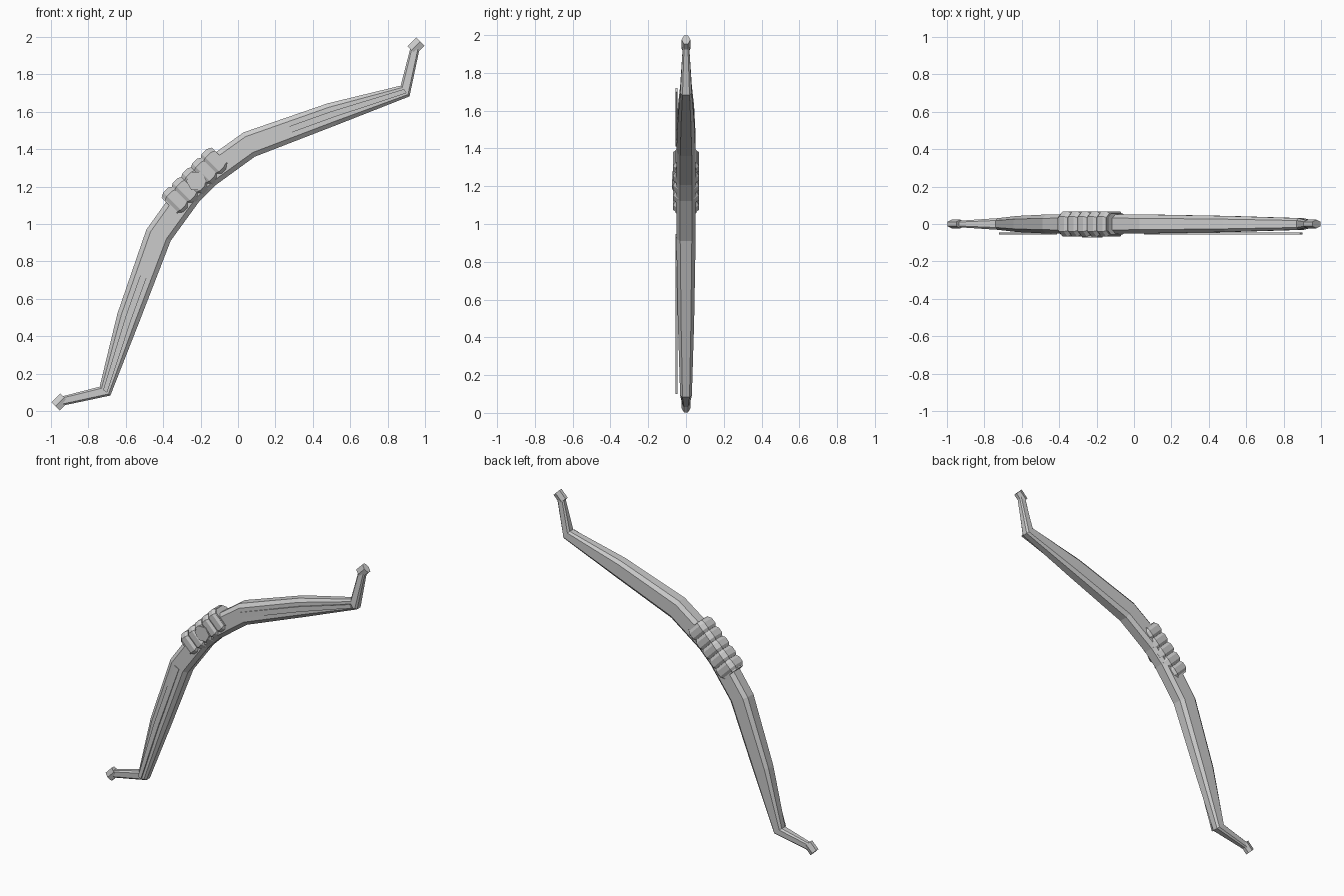
import bpy, bmesh, math
from mathutils import Vector

if "Cube" in bpy.data.objects:
    bpy.data.objects.remove(bpy.data.objects["Cube"])

R2 = math.sqrt(2)


def place(s, t, y):
    """Bow space (s along the bow, t towards its outer side) to world."""
    return Vector(((s - t) / R2, y, 1 + (s + t) / R2))


def finish(name, bm):
    bmesh.ops.recalc_face_normals(bm, faces=bm.faces)
    me = bpy.data.meshes.new(name)
    bm.to_mesh(me)
    bm.free()
    ob = bpy.data.objects.new(name, me)
    bpy.context.collection.objects.link(ob)
    return ob


def loft(name, stations, section):
    """Skin a section over stations (outer s, t, inner s, t, half width, y centre)."""
    bm = bmesh.new()
    rings = []
    for so, to, si, ti, w, yc in stations:
        ring = []
        for u, v in section:
            k = (1 - u) / 2
            ring.append(bm.verts.new(place(so + (si - so) * k, to + (ti - to) * k, yc + v * w)))
        rings.append(ring)
    n = len(section)
    for a, b in zip(rings, rings[1:]):
        for i in range(n):
            j = (i + 1) % n
            bm.faces.new((a[i], a[j], b[j], b[i]))
    bm.faces.new(rings[0])
    bm.faces.new(rings[-1])
    return finish(name, bm)


OCT = [(1, .6), (.65, 1), (-.65, 1), (-1, .6), (-1, -.6), (-.65, -1), (.65, -1), (1, -.6)]
HEX = [(1, .5), (0, 1), (-1, .5), (-1, -.5), (0, -1), (1, -.5)]
BOX = [(1, 1), (-1, 1), (-1, -1), (1, -1)]

# Limbs: half of the stations, mirrored about the grip
half = [
    (.07, .375, .06, .232, .052, 0),
    (.368, .325, .318, .191, .051, 0),
    (.795, .117, .75, .0, .043, 0),
    (1.138, -.092, 1.131, -.166, .031, 0),
    (1.318, .014, 1.352, -.022, .017, 0),
]
other = [(-a, b, -c, d, w, y) for a, b, c, d, w, y in reversed(half)]
loft("bow_limbs", other + half, OCT)

for side, sg in (("upper", 1), ("lower", -1)):
    # Tip knobs
    loft(side + "_tip_knob",
         [(sg * s, .031, sg * s, -.031, .023, 0) for s in (1.312, 1.379)], HEX)
    # Thin inlay strips on the front of each limb
    loft(side + "_inlay_strip",
         [(sg * .352, .276, sg * .342, .24, .005, -.05),
          (sg * .775, .075, sg * .765, .042, .005, -.05),
          (sg * 1.138, -.118, sg * 1.132, -.142, .005, -.05)], BOX)

# Grip core
loft("grip_core", [(s, .388, s, .25, .056, 0) for s in (-.19, .19)], OCT)

# Five bulging grip wraps
for i in range(5):
    c = (i - 2) * .073
    loft("grip_wrap_%d" % (i + 1),
         [(c + d, .322 + h, c + d, .322 - h, w, 0)
          for d, h, w in ((-.036, .07, .058), (-.018, .08, .068),
                          (.018, .08, .068), (.036, .07, .058))], OCT)

# Hexagonal emblem on the front of the grip
bm = bmesh.new()
rims = [[bm.verts.new(place(.005 + .055 * math.cos(a), .32 + .055 * math.sin(a), y))
         for a in (k * math.pi / 3 + math.pi / 12 for k in range(6))] for y in (-.06, -.073)]
for k in range(6):
    j = (k + 1) % 6
    bm.faces.new((rims[0][k], rims[0][j], rims[1][j], rims[1][k]))
for rim in rims:
    bm.faces.new(rim)
finish("grip_emblem", bm)
